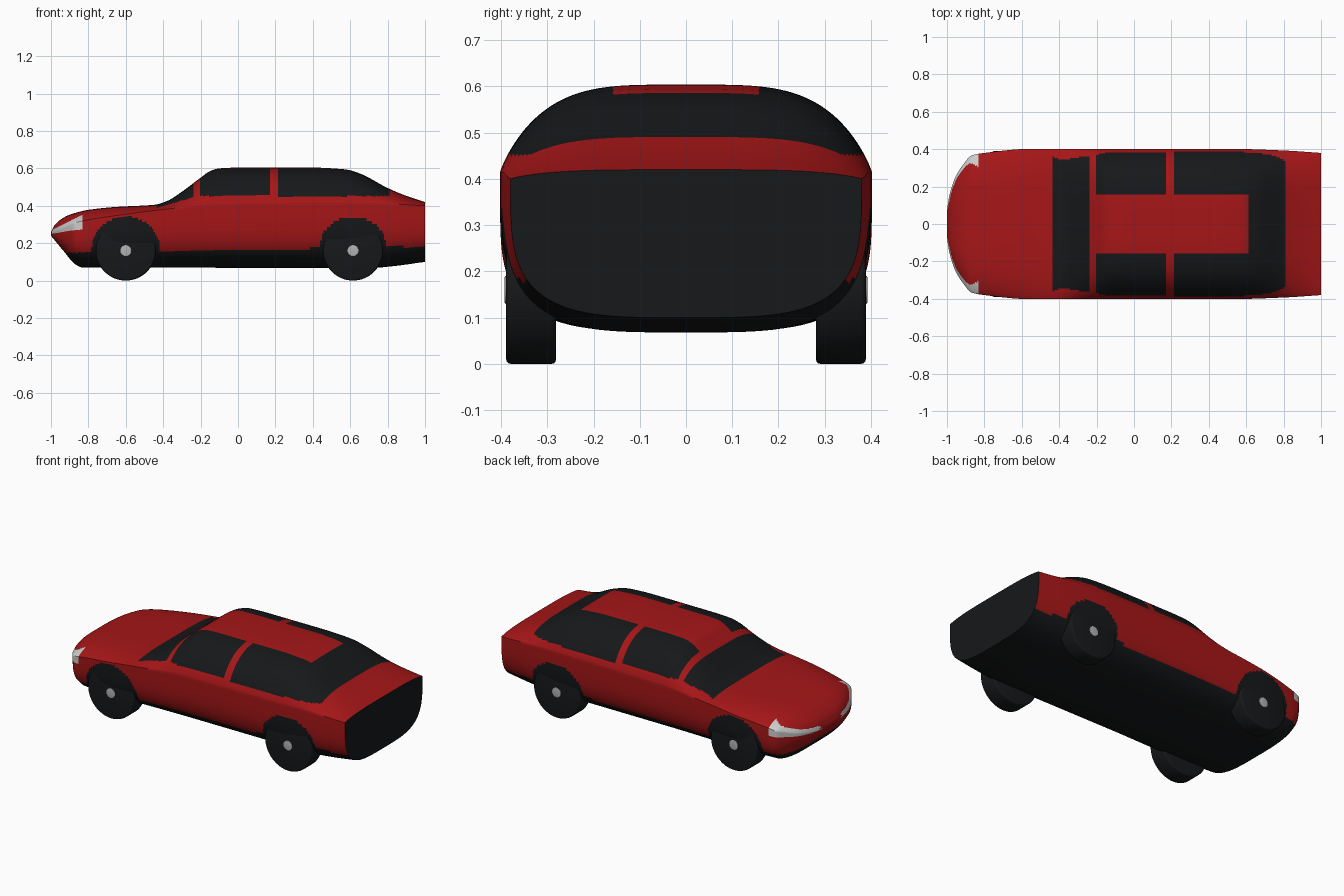
import bpy, bmesh, math
from mathutils import Matrix

if "Cube" in bpy.data.objects:
    bpy.data.objects.remove(bpy.data.objects["Cube"])


def material(name, rgb):
    m = bpy.data.materials.new(name)
    m.diffuse_color = (*rgb, 1)
    m.use_nodes = True
    m.node_tree.nodes["Principled BSDF"].inputs["Base Color"].default_value = m.diffuse_color
    return m


RED = material("red_paint", (0.38, 0.008, 0.009))
BLACK = material("black_trim", (0.008, 0.009, 0.010))
LAMP = material("lamp_white", (0.72, 0.73, 0.75))
HUB = material("hub_grey", (0.45, 0.45, 0.45))

# Lengthwise profiles as (x, value)
TOP = [(-1, .26), (-.98, .297), (-.95, .325), (-.9, .352), (-.8, .378), (-.65, .394), (-.45, .405),
       (-.38, .425), (-.3, .475), (-.2, .55), (-.15, .585), (-.1, .6), (0, .604), (.4, .604),
       (.57, .595), (.65, .573), (.8, .495), (.9, .453), (1, .42)]
BOTTOM = [(-1, .24), (-.93, .155), (-.87, .087), (-.83, .07), (.72, .068), (.82, .076), (1, .1)]
BELT = [(-1, .25), (-.95, .275), (-.87, .31), (-.6, .355), (-.4, .38), (-.1, .408), (.7, .415), (1, .4)]
WIDTH = [(-1, .06), (-.995, .11), (-.98, .18), (-.95, .26), (-.91, .322), (-.87, .366), (-.8, .38),
         (-.55, .402), (.5, .402), (.8, .393), (1, .38)]


def curve(pts, x):
    """Monotone cubic through the profile points."""
    d = [(b[1] - a[1]) / (b[0] - a[0]) for a, b in zip(pts, pts[1:])]
    def slope(i):
        if i == 0 or i == len(d):
            return d[min(i, len(d) - 1)]
        a, b = d[i - 1], d[i]
        return 2 * a * b / (a + b) if a * b > 0 else 0
    for i in range(len(d)):
        if x <= pts[i + 1][0] or i == len(d) - 1:
            h = pts[i + 1][0] - pts[i][0]
            t = (x - pts[i][0]) / h
            return ((2*t**3 - 3*t**2 + 1) * pts[i][1] + (t**3 - 2*t**2 + t) * h * slope(i)
                    + (3*t**2 - 2*t**3) * pts[i + 1][1] + (t**3 - t**2) * h * slope(i + 1))


WHEEL_X = (-.6, .615)
AXLE_Z, TYRE_R = .16, .158


def paint(c):
    """Material slot for a body face: 0 paint, 1 black trim and glass, 2 headlight."""
    x, y, z = c.x, abs(c.y), c.z
    if x > .9995 or z < .165 + .018 * x:
        return 1
    if any(math.hypot(x - wx, z - AXLE_Z) < .183 for wx in WHEEL_X) and y > .28:
        return 1
    if x < -.83 and y > .1 and .25 + .15 * (x + 1) < z < .268 + .5 * (x + 1):
        return 2
    sill = .39 + .055 * (x + .43) / .19 if x < -.24 else .452
    if -.435 < x < .81 and z > sill:
        pillar = -.24 < x < -.207 or .17 < x < .212
        roof = y < .158 and -.207 < x < .617
        return 0 if pillar or roof else 1
    return 0


def section(x, half=70):
    """Closed cross-section: domed above the belt line, boxy below it."""
    w, zt, zm, zb = (curve(p, x) for p in (WIDTH, TOP, BELT, BOTTOM))
    pts = []
    for k in range(half * 2):
        a = math.pi * k / half
        c, s = math.cos(a), math.sin(a)
        if k <= half:
            pts.append((x, w * c, zm + (zt - zm) * max(0, 1 - c**4) ** .85))
        else:
            r = (abs(c) ** 3.7 + abs(s) ** 3.7) ** (-1 / 3.7)
            pts.append((x, w * c * r, zm + (zm - zb) * s * r))
    return pts


def finish(bm, name, mats, angle=35):
    bmesh.ops.recalc_face_normals(bm, faces=bm.faces)
    me = bpy.data.meshes.new(name)
    bm.to_mesh(me)
    bm.free()
    ob = bpy.data.objects.new(name, me)
    bpy.context.collection.objects.link(ob)
    for m in mats:
        me.materials.append(m)
    bpy.ops.object.select_all(action='DESELECT')
    ob.select_set(True)
    bpy.context.view_layer.objects.active = ob
    bpy.ops.object.shade_smooth_by_angle(angle=math.radians(angle))
    return ob


# Body shell, lofted nose to tail
bm = bmesh.new()
N = 250
rings = [[bm.verts.new(p) for p in section(-1 + 2 * (i / N) ** 1.2)] for i in range(N + 1)]
for a, b in zip(rings, rings[1:]):
    for k in range(len(a)):
        j = (k + 1) % len(a)
        bm.faces.new((a[k], a[j], b[j], b[k]))
bm.faces.new(rings[0])
bm.faces.new(rings[-1])
for f in bm.faces:
    f.material_index = paint(f.calc_center_median())
finish(bm, "car_body", (RED, BLACK, LAMP))


def disc(name, x, y, radius, depth, bevel, mat):
    """Bevelled cylinder lying along y."""
    bm = bmesh.new()
    bmesh.ops.create_cone(bm, cap_ends=True, segments=64, radius1=radius, radius2=radius, depth=depth,
                          matrix=Matrix.Translation((x, y, AXLE_Z)) @ Matrix.Rotation(math.pi / 2, 4, 'X'))
    rim = [e for e in bm.edges if any(len(f.verts) > 4 for f in e.link_faces)]
    bmesh.ops.bevel(bm, geom=rim, offset=bevel, segments=3, affect='EDGES', profile=.5)
    finish(bm, name, (mat,))


# Wheels and hub caps
for end, wx in zip(("front", "rear"), WHEEL_X):
    for side, s in (("left", 1), ("right", -1)):
        disc(f"{end}_{side}_wheel", wx, s * .335, .16, .108, .01, BLACK)
        disc(f"{end}_{side}_hub", wx, s * .385, .03, .014, .002, HUB)
